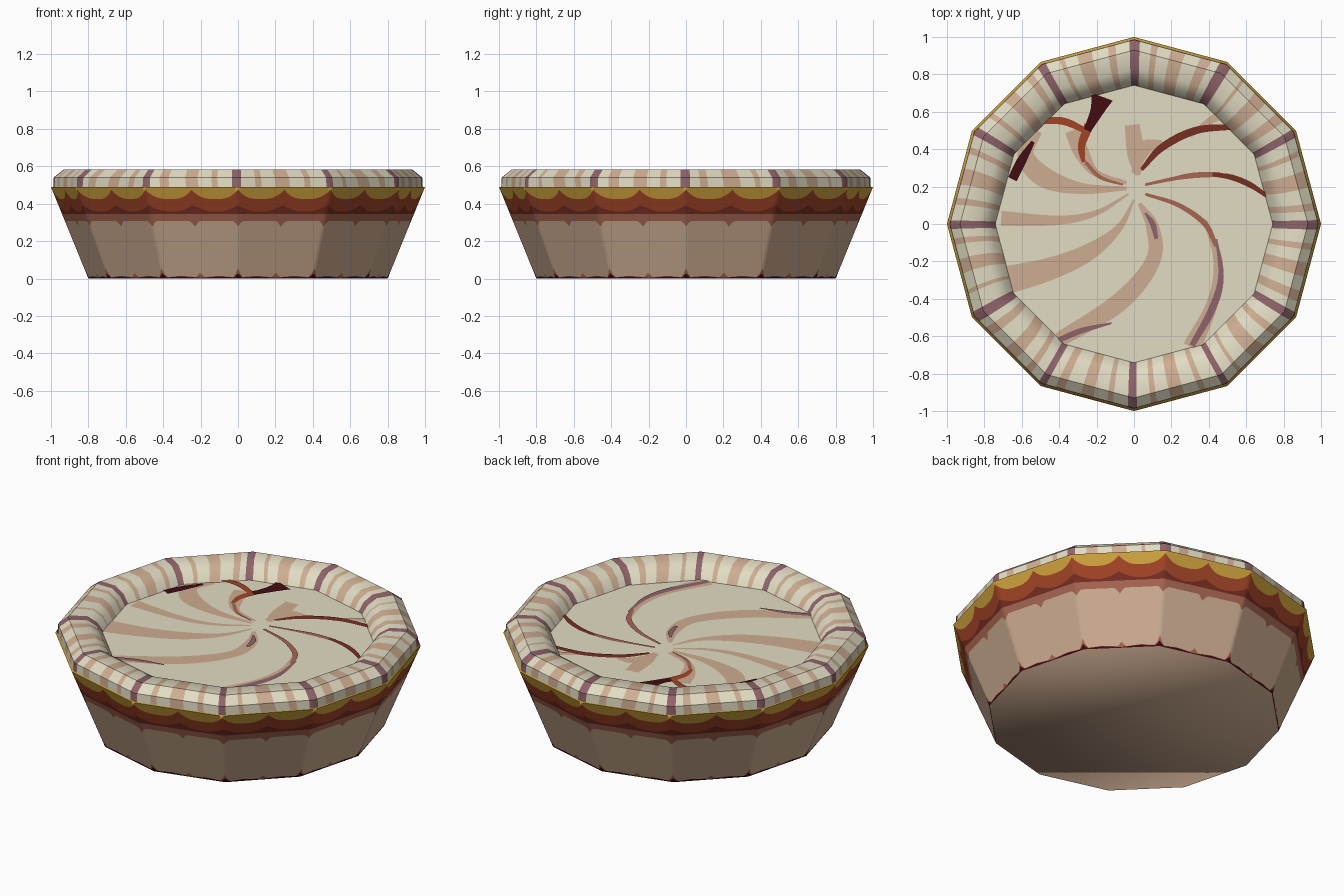
import bpy, bmesh, math, random
from mathutils import Vector

if "Cube" in bpy.data.objects:
    bpy.data.objects.remove(bpy.data.objects["Cube"])

random.seed(4)
SIDES = 12


def material(name, r, g, b):
    def lin(c):
        c /= 255
        return c / 12.92 if c <= 0.04045 else ((c + 0.055) / 1.055) ** 2.4
    m = bpy.data.materials.new(name)
    m.diffuse_color = (lin(r), lin(g), lin(b), 1)
    m.use_nodes = True
    m.node_tree.nodes["Principled BSDF"].inputs["Base Color"].default_value = m.diffuse_color
    return m


MATS = [material("cream", 226, 220, 195), material("tan", 206, 173, 146),
        material("gold", 208, 163, 62), material("rust", 162, 68, 38),
        material("dark red", 118, 46, 34), material("pink brown", 168, 102, 82),
        material("maroon", 66, 12, 18), material("mauve", 143, 100, 106)]
CREAM, TAN, GOLD, RUST, DARK, PINK, MAROON, MAUVE = range(8)


def make_object(name, bm, smooth=False):
    me = bpy.data.meshes.new(name)
    bmesh.ops.remove_doubles(bm, verts=bm.verts, dist=0.0002)
    bm.to_mesh(me)
    bm.free()
    for m in MATS:
        me.materials.append(m)
    ob = bpy.data.objects.new(name, me)
    bpy.context.collection.objects.link(ob)
    if smooth:
        bpy.ops.object.select_all(action='DESELECT')
        ob.select_set(True)
        bpy.context.view_layer.objects.active = ob
        bpy.ops.object.shade_smooth_by_angle(angle=math.radians(35))
    return ob


def on_polygon(f, r, z):
    """Point at f sides around a flat-sided ring of corner radius r."""
    k = math.floor(f)
    a, b = (math.radians(30 * (k + i)) for i in (0, 1))
    t = f - k
    return Vector((r * ((1 - t) * math.cos(a) + t * math.cos(b)),
                   r * ((1 - t) * math.sin(a) + t * math.sin(b)), z))


def quad_grid(bm, cols, mat):
    """Join neighbouring columns of points; mat(column, row) gives the colour."""
    vs = [[bm.verts.new(p) for p in c] for c in cols]
    for c in range(len(vs) - 1):
        for r in range(len(vs[c]) - 1):
            f = bm.faces.new((vs[c][r], vs[c + 1][r], vs[c + 1][r + 1], vs[c][r + 1]))
            f.material_index = mat(c, r)


def disc(bm, r, z, mat, up=True):
    pts = [on_polygon(i, r, z) for i in range(SIDES)]
    f = bm.faces.new([bm.verts.new(p) for p in (pts if up else pts[::-1])])
    f.material_index = mat


# Crust dish: tapered twelve-sided wall with scalloped colour bands
BANDS = [MAROON, PINK, TAN, PINK, DARK, RUST, GOLD]
STEPS = 32


def wall_column(i):
    f = i / STEPS
    u = abs((f * 2) % 1 - 0.5) * 2          # 0 mid scallop, 1 at the cusp
    corner = abs(f % 1 - 0.5) * 2           # 1 at the dish corners
    spike = max(0, (u - 0.8) / 0.2)
    foot = 0.004 + 0.008 * (1 - u) + 0.025 * spike * (corner > 0.5)
    zs = [0, foot, foot + 0.002 + 0.025 * spike, 0.308 - 0.03 * spike,
          0.345, 0.357 + 0.035 * u ** 2, 0.425 + 0.05 * u ** 3, 0.49]
    return [on_polygon(f, 0.8 + 0.2 * z / 0.49, z) for z in zs]


bm = bmesh.new()
quad_grid(bm, [wall_column(i) for i in range(SIDES * STEPS + 1)], lambda c, r: BANDS[r])
disc(bm, 0.8, 0, TAN, up=False)
disc(bm, 1.0, 0.49, GOLD)
make_object("crust_dish", bm, True)

# Rolled rim: rounded profile with wavy tan and mauve stripes
PROFILE = [(0.988, 0.488), (0.985, 0.54), (0.93, 0.584), (0.83, 0.584), (0.775, 0.55), (0.74, 0.497)]
EDGES = [0, 0.05, 0.17, 0.26, 0.42, 0.58, 0.74, 0.80, 0.95, 1]
STRIPES = [MAUVE, CREAM, TAN, CREAM, TAN, CREAM, TAN, CREAM, MAUVE]
bm = bmesh.new()
for k in range(SIDES):
    slant = random.uniform(-0.05, 0.05)
    cols = []
    for e in EDGES:
        inner = 0 < e < 1
        jit = random.uniform(-0.02, 0.02) * inner
        cols.append([on_polygon(k + e + (jit + slant * math.sin(j * 0.7) * 4 * e * (1 - e)) if inner
                                else k + e, r, z) for j, (r, z) in enumerate(PROFILE)])
    quad_grid(bm, cols, lambda c, r: STRIPES[c])
make_object("rolled_rim", bm, True)

# Filling: flat cream top
bm = bmesh.new()
disc(bm, 0.76, 0.5, CREAM)
make_object("filling", bm)

# Swirl: thin curved strokes lying on the filling
swirl = bmesh.new()
level = 0.501


def stroke(mat, *pts):
    """Flat ribbon through (x, y, width) points."""
    global level
    level += 0.0003
    p = [Vector(q) for q in pts]
    p = [2 * p[0] - p[1]] + p + [2 * p[-1] - p[-2]]
    path = []
    for a, b, c, d in zip(p, p[1:], p[2:], p[3:]):
        for i in range(6):
            t = i / 6
            path.append(0.5 * (2 * b + (c - a) * t + (2 * a - 5 * b + 4 * c - d) * t * t
                               + (3 * b - a - 3 * c + d) * t ** 3))
    path.append(p[-2])
    cols = []
    for i, q in enumerate(path):
        d = path[min(i + 1, len(path) - 1)] - path[max(i - 1, 0)]
        n = Vector((-d.y, d.x)).normalized() * max(q.z, 0.004) / 2
        cols.append([Vector((q.x - n.x, q.y - n.y, level)), Vector((q.x + n.x, q.y + n.y, level))])
    quad_grid(swirl, cols, lambda c, r: mat)


# wide tan strokes
stroke(TAN, (0.02, 0.26, 0.03), (0.01, 0.37, 0.09), (-0.01, 0.53, 0.08))
stroke(TAN, (0.0, 0.27, 0.03), (0.05, 0.4, 0.08), (0.15, 0.44, 0.02))
stroke(TAN, (0.03, 0.11, 0.02), (0.10, -0.02, 0.07), (0.1, -0.2, 0.08), (-0.08, -0.42, 0.10), (-0.40, -0.62, 0.08))
stroke(TAN, (0.0, 0.13, 0.01), (-0.08, -0.02, 0.04), (-0.24, -0.15, 0.09), (-0.45, -0.24, 0.12), (-0.68, -0.30, 0.15))
stroke(TAN, (-0.03, 0.16, 0.01), (-0.2, 0.06, 0.03), (-0.4, 0.02, 0.05), (-0.71, 0.03, 0.08))
stroke(TAN, (-0.04, 0.19, 0.02), (-0.28, 0.19, 0.06), (-0.48, 0.25, 0.11), (-0.58, 0.37, 0.09), (-0.52, 0.5, 0.06))
stroke(TAN, (-0.04, 0.22, 0.02), (-0.2, 0.27, 0.04), (-0.28, 0.38, 0.08), (-0.33, 0.5, 0.08))
stroke(TAN, (0.38, 0.02, 0.02), (0.45, -0.2, 0.05), (0.42, -0.42, 0.06), (0.31, -0.66, 0.10))
stroke(TAN, (0.3, 0.47, 0.02), (0.42, 0.56, 0.04), (0.5, 0.58, 0.04))
# thin darker strokes
stroke(PINK, (0.06, 0.21, 0.015), (0.2, 0.24, 0.02), (0.32, 0.26, 0.03), (0.46, 0.265, 0.025))
stroke(DARK, (0.42, 0.265, 0.02), (0.52, 0.25, 0.03), (0.62, 0.21, 0.03), (0.71, 0.15, 0.02))
stroke(DARK, (0.04, 0.29, 0.02), (0.15, 0.41, 0.04), (0.33, 0.5, 0.04), (0.53, 0.52, 0.03))
stroke(PINK, (0.06, 0.16, 0.015), (0.24, 0.1, 0.025), (0.38, 0.0, 0.03), (0.44, -0.12, 0.02))
stroke(MAUVE, (0.44, -0.08, 0.01), (0.465, -0.28, 0.03), (0.42, -0.45, 0.04), (0.31, -0.65, 0.03))
stroke(MAUVE, (0.06, 0.06, 0.01), (0.1, 0.0, 0.03), (0.12, -0.08, 0.02))
stroke(MAUVE, (-0.4, -0.62, 0.03), (-0.28, -0.57, 0.03), (-0.12, -0.53, 0.01))
stroke(PINK, (-0.06, 0.21, 0.01), (-0.18, 0.25, 0.02), (-0.26, 0.33, 0.02))
stroke(RUST, (-0.27, 0.33, 0.02), (-0.28, 0.42, 0.04), (-0.24, 0.53, 0.05))
stroke(RUST, (-0.5, 0.55, 0.03), (-0.38, 0.55, 0.04), (-0.26, 0.5, 0.03))
stroke(MAROON, (-0.25, 0.5, 0.04), (-0.2, 0.6, 0.07), (-0.17, 0.68, 0.12))
stroke(MAROON, (-0.65, 0.24, 0.05), (-0.6, 0.34, 0.05), (-0.54, 0.44, 0.02))
make_object("swirl_strokes", swirl)
